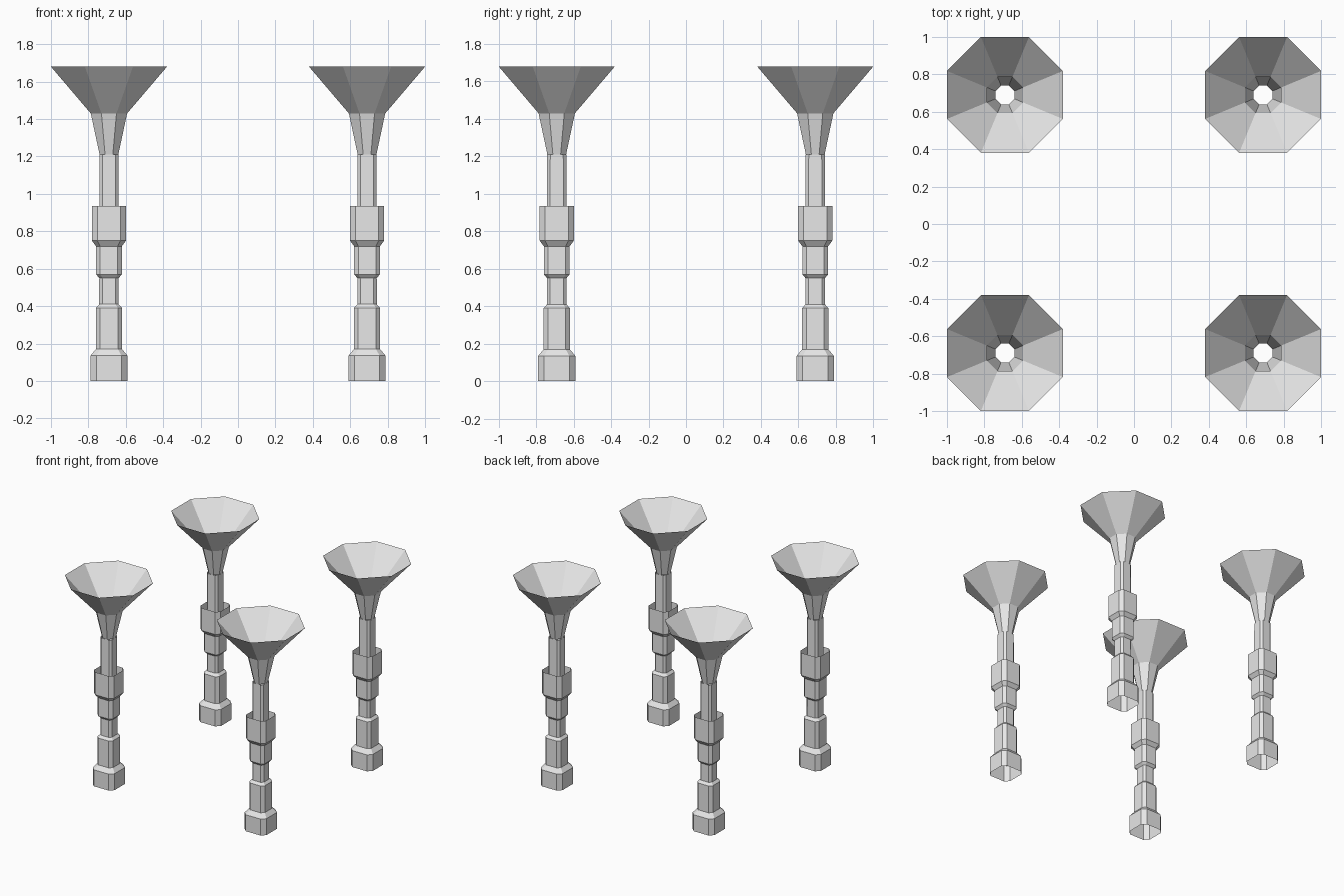
import bpy
import bmesh

cube = bpy.data.objects.get("Cube")
if cube:
    bpy.data.objects.remove(cube, do_unlink=True)

stone = bpy.data.materials.new("pale_grey_stone")
stone.use_nodes = True
GREY = (0.8, 0.8, 0.8, 1)
stone.diffuse_color = GREY
stone.node_tree.nodes["Principled BSDF"].inputs["Base Color"].default_value = GREY


def octagon(w, flat):
    """Eight corners of a square of half width w whose corners are cut."""
    f = w * flat
    return [(w, -f), (w, f), (f, w), (-f, w), (-w, f), (-w, -f), (-f, -w), (f, -w)]


def tube(name, profile, flat, x, y):
    """Open flat-faced shell through (height, half width) rings."""
    bm = bmesh.new()
    rings = [[bm.verts.new((px, py, z)) for px, py in octagon(w, flat)]
             for z, w in profile]
    for low, high in zip(rings, rings[1:]):
        for i in range(8):
            j = (i + 1) % 8
            bm.faces.new((low[i], low[j], high[j], high[i]))
    mesh = bpy.data.meshes.new(name)
    bm.to_mesh(mesh)
    bm.free()
    mesh.materials.append(stone)
    ob = bpy.data.objects.new(name, mesh)
    ob.location = (x, y, 0)
    bpy.context.collection.objects.link(ob)


# Stepped base running up into the thin shaft
SHAFT = [(0, 0.099), (0.135, 0.099), (0.17, 0.07), (0.39, 0.07),
         (0.41, 0.052), (1.21, 0.051)]
# Two-step collar, open at its top
COLLAR = [(0.55, 0.052), (0.57, 0.069), (0.72, 0.069), (0.75, 0.091), (0.935, 0.091)]
# Flared bowl with an open throat
BOWL = [(1.21, 0.05), (1.43, 0.097), (1.68, 0.31)]

SPACING = 0.69
for side, sx in (("left", 1), ("right", -1)):
    for end, sy in (("front", -1), ("back", 1)):
        at = (sx * SPACING, sy * SPACING)
        tag = f"{end}_{side}"
        tube(f"{tag}_column_shaft", SHAFT, 0.68, *at)
        tube(f"{tag}_column_collar", COLLAR, 0.68, *at)
        tube(f"{tag}_column_bowl", BOWL, 0.414, *at)
